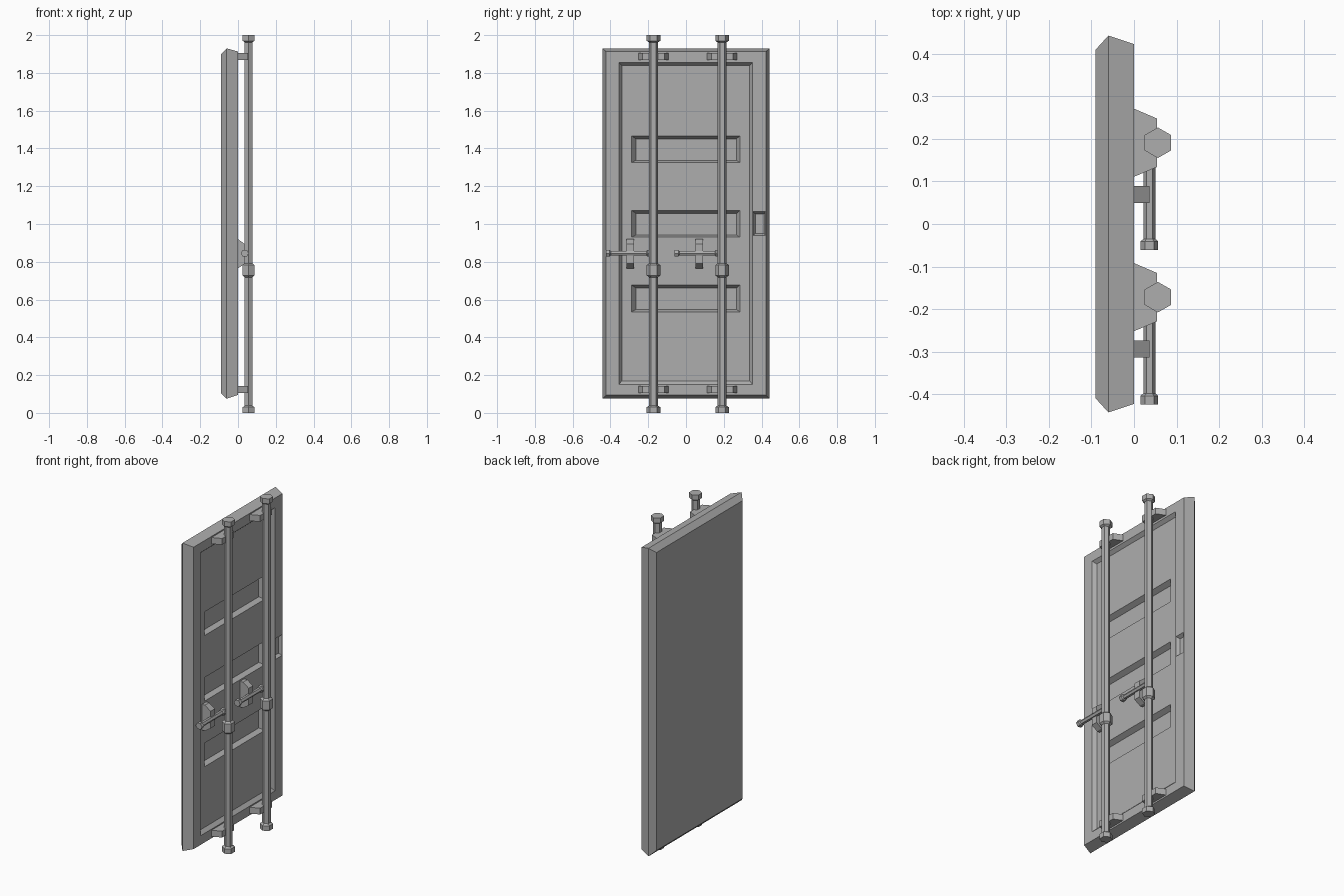
import bpy, bmesh, math

cube = bpy.data.objects.get("Cube")
if cube:
    bpy.data.objects.remove(cube, do_unlink=True)

GREY = (0.42, 0.42, 0.42, 1.0)
steel = bpy.data.materials.new("grey_steel")
steel.use_nodes = True
steel.diffuse_color = GREY
steel.node_tree.nodes["Principled BSDF"].inputs["Base Color"].default_value = GREY


def loft(name, rings):
    """Closed solid through rings of equal point count."""
    bm = bmesh.new()
    loops = [[bm.verts.new(p) for p in ring] for ring in rings]
    n = len(loops[0])
    for a, b in zip(loops, loops[1:]):
        for i in range(n):
            j = (i + 1) % n
            bm.faces.new((a[i], a[j], b[j], b[i]))
    bm.faces.new(loops[0])
    bm.faces.new(loops[-1])
    bmesh.ops.recalc_face_normals(bm, faces=bm.faces[:])
    mesh = bpy.data.meshes.new(name)
    bm.to_mesh(mesh)
    bm.free()
    mesh.materials.append(steel)
    obj = bpy.data.objects.new(name, mesh)
    bpy.context.collection.objects.link(obj)
    return obj


def rect(x, y0, y1, z0, z1):
    return [(x, y0, z0), (x, y1, z0), (x, y1, z1), (x, y0, z1)]


def hex_bar(name, centre, axis, profile):
    """Six-sided bar along y or z from (position, radius) pairs."""
    rings = []
    for t, r in profile:
        ring = []
        for k in range(6):
            a = k * math.pi / 3
            u, v = r * math.cos(a), r * math.sin(a)
            if axis == "z":
                ring.append((centre[0] + v, centre[1] + u, t))
            else:
                ring.append((centre[0] + u, t, centre[1] + v))
        rings.append(ring)
    return loft(name, rings)


def recess(door, surface, depth, outer, inner):
    """Cut a sloped-wall pocket into the outer face of the door."""
    cutter = loft("recess_cutter", [rect(surface - depth, *inner),
                                    rect(surface, *outer),
                                    rect(surface + 0.03, *outer)])
    cutter.hide_render = True
    mod = door.modifiers.new("recess", "BOOLEAN")
    mod.operation = "DIFFERENCE"
    mod.solver = "EXACT"
    mod.object = cutter
    return cutter


# Door slab with chamfered edges
door = loft("door_panel", [rect(-0.09, -0.41, 0.41, 0.105, 1.90),
                           rect(-0.06, -0.443, 0.443, 0.075, 1.93),
                           rect(0, -0.423, 0.423, 0.095, 1.913)])

# Large recess, three inset panels and the edge pocket
cutters = [recess(door, 0, 0.02, (-0.355, 0.352, 0.15, 1.855),
                  (-0.34, 0.337, 0.17, 1.838))]
for z in (0.535, 0.93, 1.325):
    cutters.append(recess(door, -0.02, 0.03, (-0.288, 0.285, z, z + 0.142),
                          (-0.265, 0.268, z + 0.012, z + 0.126)))
cutters.append(recess(door, 0, 0.02, (0.355, 0.42, 0.94, 1.065),
                      (0.368, 0.414, 0.95, 1.053)))
bpy.context.view_layer.update()
graph = bpy.context.evaluated_depsgraph_get()
cut_mesh = bpy.data.meshes.new_from_object(door.evaluated_get(graph))
door.modifiers.clear()
door.data = cut_mesh
for c in cutters:
    bpy.data.objects.remove(c, do_unlink=True)

# Two locking bars, each with brackets and a handle
R, CAP = 0.024, 0.036
for side, y in (("right", -0.172), ("left", 0.191)):
    # Bar with end caps and a middle collar
    hex_bar("locking_bar_" + side, (0.056, y), "z",
            [(0, CAP), (0.03, CAP), (0.038, R),
             (0.718, R), (0.728, CAP), (0.782, CAP), (0.792, R),
             (1.962, R), (1.97, CAP), (2, CAP)])

    # Top and bottom wedge brackets
    for level, z in (("bottom", 0.105), ("top", 1.868)):
        loft(f"bar_bracket_{level}_{side}",
             [rect(0, y - 0.08, y + 0.08, z, z + 0.038),
              rect(0.054, y - 0.057, y + 0.057, z, z + 0.038)])
        # Foot reaching the recessed face
        loft(f"bracket_foot_{level}_{side}",
             [rect(-0.025, y - 0.08, y + 0.08, z, z + 0.038),
              rect(0, y - 0.08, y + 0.08, z, z + 0.038)])

    # Handle with a knob at each end
    tip, root = y - 0.252, y - 0.012
    hex_bar("handle_" + side, (0.036, 0.845), "y",
            [(tip, 0.021), (tip + 0.02, 0.021), (tip + 0.026, 0.014),
             (root - 0.026, 0.014), (root - 0.02, 0.021), (root, 0.021)])

    # Handle rest on the door
    ry = y - 0.122
    loft("handle_rest_" + side,
         [rect(-0.025, ry - 0.02, ry + 0.02, 0.765, 0.92),
          rect(0, ry - 0.02, ry + 0.02, 0.765, 0.92),
          rect(0.037, ry - 0.02, ry + 0.02, 0.79, 0.893)])
